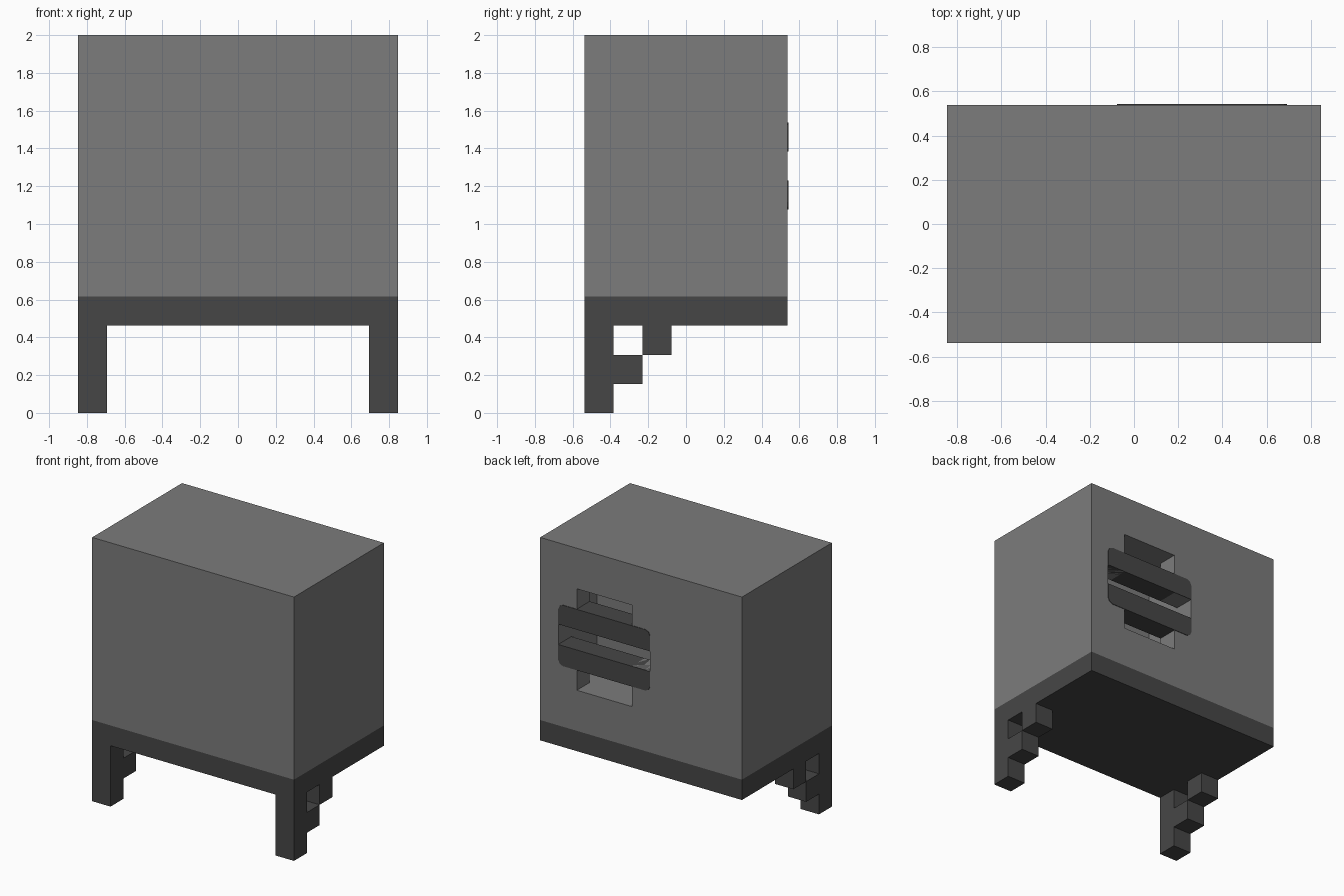
import bpy, bmesh

if "Cube" in bpy.data.objects:
    bpy.data.objects.remove(bpy.data.objects["Cube"])

U = 2 / 13            # the whole model sits on this block grid
BACK = 3.5            # back face, in blocks


def material(name, v):
    m = bpy.data.materials.new(name)
    m.diffuse_color = (v, v, v, 1)
    m.use_nodes = True
    m.node_tree.nodes["Principled BSDF"].inputs["Base Color"].default_value = m.diffuse_color
    return m


GREY = material("light_grey", 0.2)
DARK = material("dark_grey", 0.062)


def extrude(name, outline, axis, start, end, mat):
    """Extrude a closed 2D outline (block units) along x (y,z outline) or y (x,z outline)."""
    def point(a, b, d):
        return (d * U, a * U, b * U) if axis == "x" else (a * U, d * U, b * U)
    bm = bmesh.new()
    lo = [bm.verts.new(point(a, b, start)) for a, b in outline]
    hi = [bm.verts.new(point(a, b, end)) for a, b in outline]
    bm.faces.new(lo)
    bm.faces.new(hi[::-1])
    n = len(lo)
    for i in range(n):
        j = (i + 1) % n
        bm.faces.new((lo[i], hi[i], hi[j], lo[j]))
    bmesh.ops.recalc_face_normals(bm, faces=bm.faces)
    me = bpy.data.meshes.new(name)
    bm.to_mesh(me)
    bm.free()
    me.materials.append(mat)
    ob = bpy.data.objects.new(name, me)
    bpy.context.collection.objects.link(ob)
    return ob


def box(name, x, y, z, mat):
    rect = [(x[0], z[0]), (x[1], z[0]), (x[1], z[1]), (x[0], z[1])]
    return extrude(name, rect, "y", y[0], y[1], mat)


# Main housing and the dark base slab
body = box("housing", (-5.5, 5.5), (-3.5, BACK), (4, 13), GREY)
box("base_slab", (-5.5, 5.5), (-3.5, BACK), (3, 4), DARK)

# Vent opening in the back: inner chamber, tall hole, and wide slot between the bars
cutters = [
    box("chamber_cutter", (-0.5, 4.5), (BACK - 3, BACK - 1), (6, 11), GREY),
    box("hole_cutter", (0.5, 3.5), (BACK - 2, BACK + 1), (6, 11), GREY),
    box("slot_cutter", (-0.5, 4.5), (BACK - 2, BACK + 1), (8, 9), GREY),
]
bpy.context.view_layer.objects.active = body
for c in cutters:
    c.hide_render = True
    mod = body.modifiers.new(c.name, "BOOLEAN")
    mod.operation, mod.solver, mod.object = "DIFFERENCE", "EXACT", c
    bpy.ops.object.modifier_apply(modifier=mod.name)
for c in cutters:
    bpy.data.objects.remove(c)

# Two vent bars, outer corners clipped
for name, inner, outer in (("upper_vent_bar", 9, 10), ("lower_vent_bar", 8, 7)):
    s = 1 if outer > inner else -1
    outline = [(-0.5, inner), (4.5, inner), (4.5, outer - 0.25 * s), (4.42, outer - 0.08 * s),
               (4.25, outer), (-0.25, outer), (-0.42, outer - 0.08 * s), (-0.5, outer - 0.25 * s)]
    extrude(name, outline, "y", BACK - 1, BACK + 0.025, DARK)

# Front legs with stepped braces
for side, x0 in (("left", -5.5), ("right", 4.5)):
    x = (x0, x0 + 1)
    leg = [(-3.5, 0), (-2.5, 0), (-2.5, 1), (-1.5, 1), (-1.5, 2), (-2.5, 2), (-2.5, 3), (-3.5, 3)]
    extrude(side + "_front_leg", leg, "x", x[0], x[1], DARK)
    box(side + "_leg_brace", x, (-1.5, -0.5), (2, 3), DARK)
